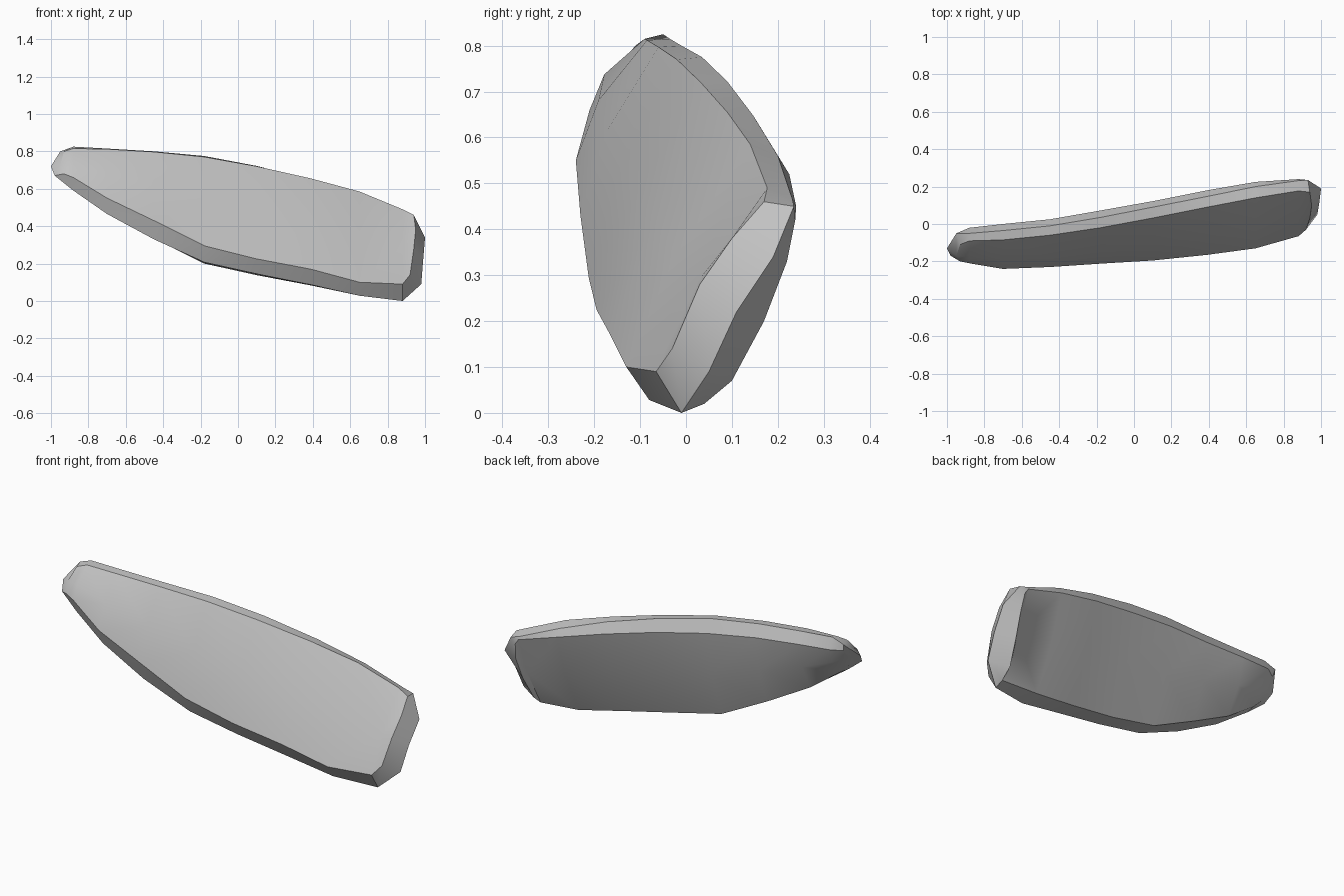
import bpy
import bmesh
from mathutils import Vector

if "Cube" in bpy.data.objects:
    bpy.data.objects.remove(bpy.data.objects["Cube"], do_unlink=True)


def make_material(name, color):
    material = bpy.data.materials.new(name)
    material.use_nodes = True
    material.diffuse_color = color
    material.node_tree.nodes["Principled BSDF"].inputs["Base Color"].default_value = color
    return material


def rail(depths, heights):
    """Long edge of the slab: one point for every station along the length."""
    return [Vector(p) for p in zip(stations, depths, heights)]


def points(*coords):
    return [Vector(c) for c in coords]


stations = [-.88, -.7, -.45, -.18, .1, .39, .65, .88]

# Front outline: top rail, bottom rail, wide end, narrow end
front = (
    rail([-.09, -.085, -.06, -.02, .032, .09, .14, .177],
         [.815, .812, .797, .77, .72, .655, .585, .49]),
    rail([-.21, -.24, -.23, -.212, -.195, -.165, -.13, -.065],
         [.66, .55, .43, .295, .225, .17, .1, .09]),
    points((.94, .17, .46), (.95, .1, .38), (.94, .03, .28), (.92, -.03, .14)),
    points((-.93, -.11, .8), (-.95, -.17, .73), (-.93, -.2, .68)),
)
# Ridge running around the rim
ridge = (
    rail([-.05, -.035, -.01, .035, .09, .147, .2, .232],
         [.825, .815, .8, .775, .722, .647, .56, .465]),
    rail([-.185, -.205, -.2, -.172, -.15, -.118, -.08, -.01],
         [.59, .465, .33, .207, .145, .087, .028, 0]),
    points((.93, .235, .45), (1, .19, .34), (.99, .11, .22), (.98, .05, .09)),
    points((-.95, -.05, .8), (-1, -.13, .72), (-.98, -.17, .67)),
)
# Back outline
back = (
    rail([-.02, 0, .025, .072, .122, .18, .225, .24],
         [.765, .755, .735, .705, .655, .59, .52, .45]),
    rail([-.13, -.11, -.08, -.06, -.045, -.01, .03, .04],
         [.6, .47, .335, .2, .138, .083, .035, .02]),
    points((.9, .238, .42), (.91, .22, .33), (.9, .17, .2), (.88, .1, .07)),
    points((-.94, -.06, .76), (-.96, -.11, .71), (-.94, -.14, .66)),
)

bm = bmesh.new()


def add_outline(parts):
    return [[bm.verts.new(p) for p in part] for part in parts]


def closed_loop(outline):
    top, bottom, wide_end, narrow_end = outline
    return top + wide_end + bottom[::-1] + narrow_end[::-1]


def bridge(first, second):
    """Facets between two neighbouring outlines."""
    for i in range(len(first)):
        bm.faces.new((first[i - 1], first[i], second[i], second[i - 1]))


def fill_broad_face(outline, bulge):
    """Broad face with a gently bowed middle row."""
    top, bottom, wide_end, narrow_end = outline
    middle = [bm.verts.new((a.co + b.co) / 2 + Vector((0, bulge, 0)))
              for a, b in zip(top, bottom)]
    for edge in (top, bottom):
        for i in range(len(edge) - 1):
            bm.faces.new((edge[i], edge[i + 1], middle[i + 1], middle[i]))
    for end, s in ((wide_end, -1), (narrow_end, 0)):
        centre = len(end) // 2
        bm.faces.new((top[s], end[0], end[1], middle[s]))
        if len(end) > 3:
            bm.faces.new((middle[s], end[1], end[centre]))
        bm.faces.new((middle[s], end[centre], end[-1], bottom[s]))


outlines = [add_outline(parts) for parts in (front, ridge, back)]
loops = [closed_loop(outline) for outline in outlines]
bridge(loops[0], loops[1])
bridge(loops[1], loops[2])
fill_broad_face(outlines[0], -.028)
fill_broad_face(outlines[2], .02)
bmesh.ops.recalc_face_normals(bm, faces=bm.faces)

mesh = bpy.data.meshes.new("stone_slab")
bm.to_mesh(mesh)
bm.free()
slab = bpy.data.objects.new("stone_slab", mesh)
bpy.context.collection.objects.link(slab)
mesh.materials.append(make_material("plain grey", (.54, .54, .54, 1)))

# Smooth broad faces with crisp rim edges
bpy.ops.object.select_all(action="DESELECT")
slab.select_set(True)
bpy.context.view_layer.objects.active = slab
bpy.ops.object.shade_smooth_by_angle(angle=.56)
